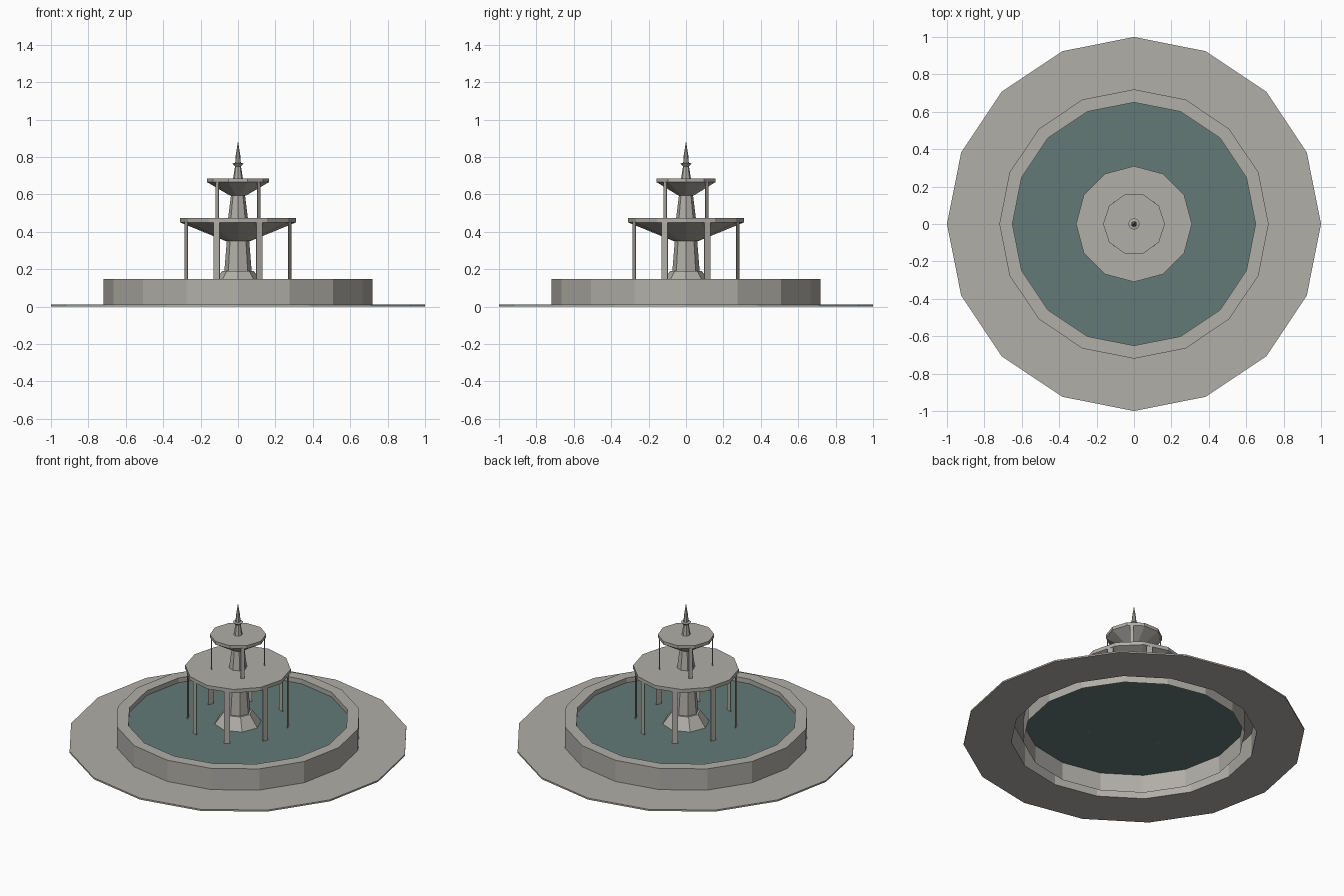
import bpy, bmesh
from math import cos, sin, pi, radians
from mathutils import Matrix

if "Cube" in bpy.data.objects:
    bpy.data.objects.remove(bpy.data.objects["Cube"])


def material(name, rgb):
    m = bpy.data.materials.new(name)
    m.diffuse_color = (*rgb, 1.0)
    m.use_nodes = True
    m.node_tree.nodes["Principled BSDF"].inputs["Base Color"].default_value = m.diffuse_color
    return m


STONE = material("grey_stone", (0.44, 0.425, 0.39))
WATER = material("pool_water", (0.125, 0.195, 0.185))


def finish(name, bm, mat):
    me = bpy.data.meshes.new(name)
    bm.to_mesh(me)
    bm.free()
    me.materials.append(mat)
    ob = bpy.data.objects.new(name, me)
    bpy.context.collection.objects.link(ob)
    return ob


def lathe(name, profile, sides, mat, closed=False):
    """Spin (radius, z) points, listed so that faces point outward;
    radius 0 makes a single centre point."""
    bm = bmesh.new()
    rings = []
    for r, z in profile:
        if r == 0:
            rings.append([bm.verts.new((0, 0, z))] * sides)
        else:
            rings.append([bm.verts.new((r * cos(2 * pi * i / sides),
                                        r * sin(2 * pi * i / sides), z))
                          for i in range(sides)])
    pairs = list(zip(rings, rings[1:]))
    if closed:
        pairs.append((rings[-1], rings[0]))
    for a, b in pairs:
        for i in range(sides):
            j = (i + 1) % sides
            quad = list(dict.fromkeys((a[i], a[j], b[j], b[i])))
            bm.faces.new(quad)
    # merge the flat fans into single caps
    bmesh.ops.dissolve_limit(bm, angle_limit=radians(0.5),
                             verts=bm.verts[:], edges=bm.edges[:])
    return finish(name, bm, mat)


def streams(name, count, radius, width, z0, z1):
    """Thin flat falling streams set around the bowl rim."""
    bm = bmesh.new()
    for k in range(count):
        rot = Matrix.Rotation(2 * pi * (k + 0.5) / count, 4, 'Z')
        move = Matrix.Translation((radius, 0, (z0 + z1) / 2))
        size = Matrix.Diagonal((0.004, width, z1 - z0, 1))
        bmesh.ops.create_cube(bm, size=1, matrix=rot @ move @ size)
    return finish(name, bm, STONE)


# Paved ring around the pool
lathe("paving", [(0.72, 0), (1, 0), (1, 0.01), (0.72, 0.01)], 16, STONE, True)

# Pool wall, hollow and open underneath
lathe("pool_wall", [(0.72, 0), (0.72, 0.147), (0.65, 0.147), (0.65, 0)], 16, STONE)

# Water surface
lathe("water", [(0.65, 0.117), (0, 0.117)], 16, WATER)

# Flared foot and lower column
lathe("lower_column", [(0.138, 0.117), (0.085, 0.19), (0.073, 0.19), (0.06, 0.352)],
      8, STONE)

# Lower bowl
lathe("lower_bowl", [(0, 0.35), (0.065, 0.35), (0.31, 0.45), (0.31, 0.473), (0, 0.473)],
      12, STONE)

# Upper column
lathe("upper_column", [(0.053, 0.473), (0.037, 0.6)], 8, STONE)

# Upper bowl
lathe("upper_bowl", [(0, 0.593), (0.042, 0.593), (0.165, 0.665), (0.165, 0.685), (0, 0.685)],
      10, STONE)

# Finial with collar and spike
lathe("finial", [(0.026, 0.685), (0.016, 0.75), (0.031, 0.765), (0.015, 0.768),
                 (0.012, 0.81), (0, 0.885)], 8, STONE)

# Falling streams from both bowls
streams("lower_streams", 8, 0.299, 0.036, 0.117, 0.455)
streams("upper_streams", 4, 0.157, 0.022, 0.473, 0.668)
